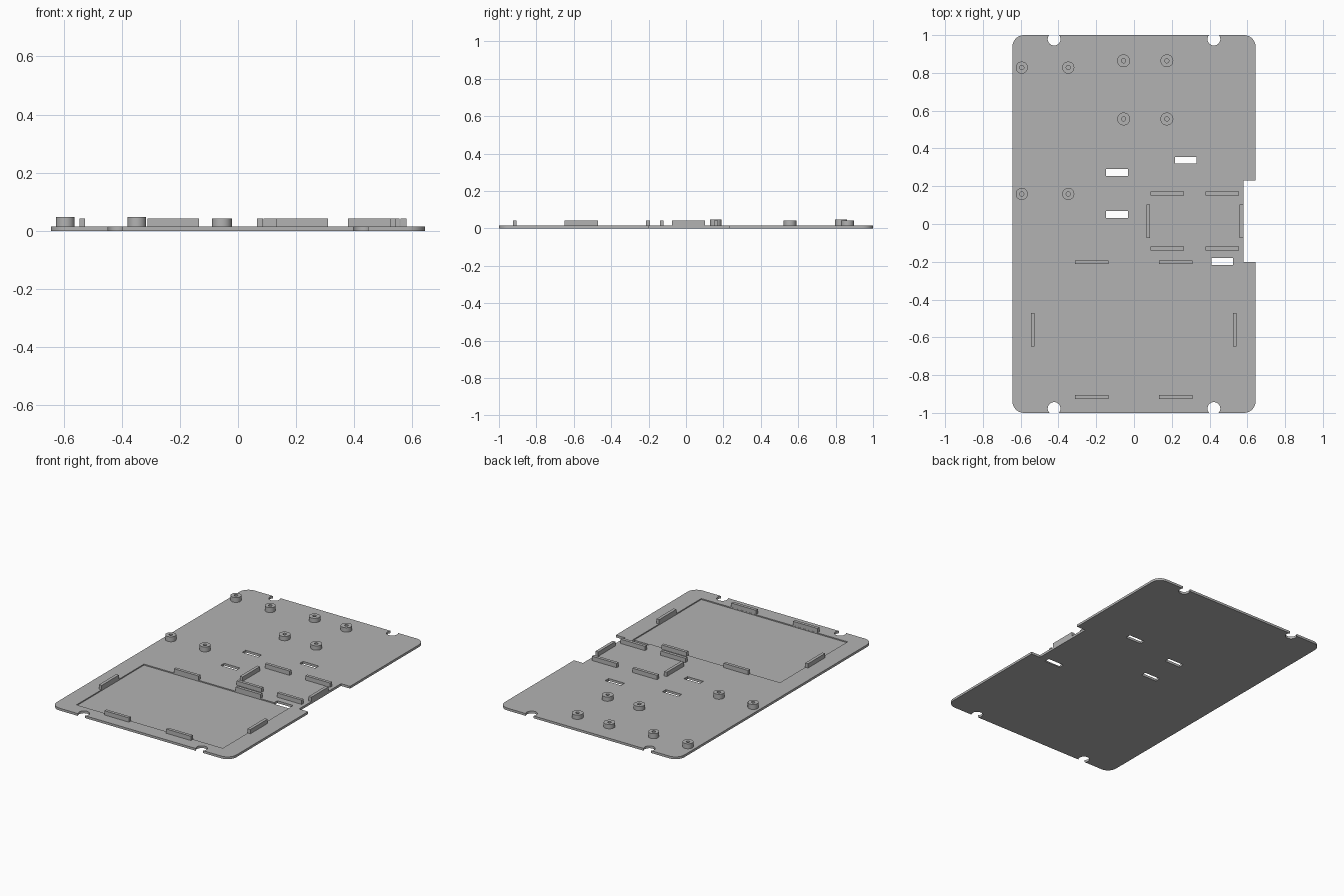
import bpy
import bmesh
from mathutils import Matrix, Vector

if "Cube" in bpy.data.objects:
    bpy.data.objects.remove(bpy.data.objects["Cube"], do_unlink=True)

BASE = 0.015        # plate thickness
RIB_TOP = 0.043     # top of the ribs and short standoffs
POST_TOP = 0.047    # top of the tall standoffs

grey = bpy.data.materials.new("plain_grey")
grey.use_nodes = True
grey.diffuse_color = (0.45, 0.45, 0.45, 1)
grey.node_tree.nodes["Principled BSDF"].inputs["Base Color"].default_value = grey.diffuse_color


def finish(name, bm):
    mesh = bpy.data.meshes.new(name)
    bm.to_mesh(mesh)
    bm.free()
    mesh.materials.append(grey)
    obj = bpy.data.objects.new(name, mesh)
    bpy.context.collection.objects.link(obj)
    return obj


def box(name, x0, x1, y0, y1, z0, z1, radius=0):
    """Box between limits, with optional rounded upright corners."""
    lo, hi = Vector((x0, y0, z0)), Vector((x1, y1, z1))
    bm = bmesh.new()
    bmesh.ops.create_cube(bm, size=1, matrix=Matrix.Translation((lo + hi) / 2)
                          @ Matrix.Diagonal((*(hi - lo), 1)))
    if radius:
        upright = [e for e in bm.edges
                   if abs(e.verts[0].co.z - e.verts[1].co.z) > 1e-4]
        bmesh.ops.bevel(bm, geom=upright, offset=radius, segments=8,
                        profile=0.5, affect='EDGES')
    return finish(name, bm)


def cylinder(name, x, y, r, z0, z1):
    bm = bmesh.new()
    bmesh.ops.create_cone(bm, cap_ends=True, segments=32, radius1=r, radius2=r,
                          depth=z1 - z0,
                          matrix=Matrix.Translation((x, y, (z0 + z1) / 2)))
    return finish(name, bm)


def cut(target, cutter):
    mod = target.modifiers.new("cut", 'BOOLEAN')
    mod.operation = 'DIFFERENCE'
    mod.solver = 'EXACT'
    mod.object = cutter
    bpy.context.view_layer.objects.active = target
    bpy.ops.object.modifier_apply(modifier=mod.name)
    bpy.data.objects.remove(cutter, do_unlink=True)


def smooth(obj):
    bpy.ops.object.select_all(action='DESELECT')
    obj.select_set(True)
    bpy.context.view_layer.objects.active = obj
    bpy.ops.object.shade_smooth_by_angle()


# Base plate with rounded corners
plate = box("base_plate", -0.644, 0.644, -1, 1, 0, BASE, radius=0.062)

# Shallow pocket, side notch, cable slots and edge screw holes
cut(plate, box("pocket_cutter", -0.527, 0.524, -0.905, -0.212, 0.008, 0.1))
cut(plate, box("notch_cutter", 0.579, 0.8, -0.2, 0.23, -0.1, 0.1))
for x, y in ((-0.09, 0.272), (-0.09, 0.05), (0.275, 0.338), (0.466, -0.198)):
    cut(plate, box("slot_cutter", x - 0.057, x + 0.057,
                   y - 0.018, y + 0.018, -0.1, 0.1))
for x in (-0.423, 0.423):
    for y in (-0.977, 0.979):
        cut(plate, cylinder("hole_cutter", x, y, 0.034, -0.1, 0.1))
smooth(plate)


# Locating ribs
def rib(name, x, y, along_x):
    dx, dy = (0.0885, 0.01) if along_x else (0.01, 0.0885)
    box(name, x - dx, x + dx, y - dy, y + dy, BASE - 0.005, RIB_TOP)


for y in (-0.203, -0.916):
    for x in (-0.2235, 0.221):
        rib("pocket_rib", x, y, True)
for x in (-0.536, 0.533):
    rib("pocket_side_rib", x, -0.56, False)
for y in (0.161, -0.13):
    for x in (0.177, 0.467):
        rib("bay_rib", x, y, True)
for x in (0.076, 0.569):
    rib("bay_side_rib", x, 0.014, False)


# Hollow screw standoffs
def standoffs(name, xs, ys, radius, top):
    for x in xs:
        for y in ys:
            post = cylinder(name, x, y, radius, BASE - 0.003, top)
            cut(post, cylinder("bore_cutter", x, y, 0.011, BASE + 0.001, 0.1))
            smooth(post)


standoffs("tall_standoff", (-0.594, -0.348), (0.828, 0.159), 0.032, POST_TOP)
standoffs("short_standoff", (-0.055, 0.174), (0.864, 0.556), 0.034, RIB_TOP)
